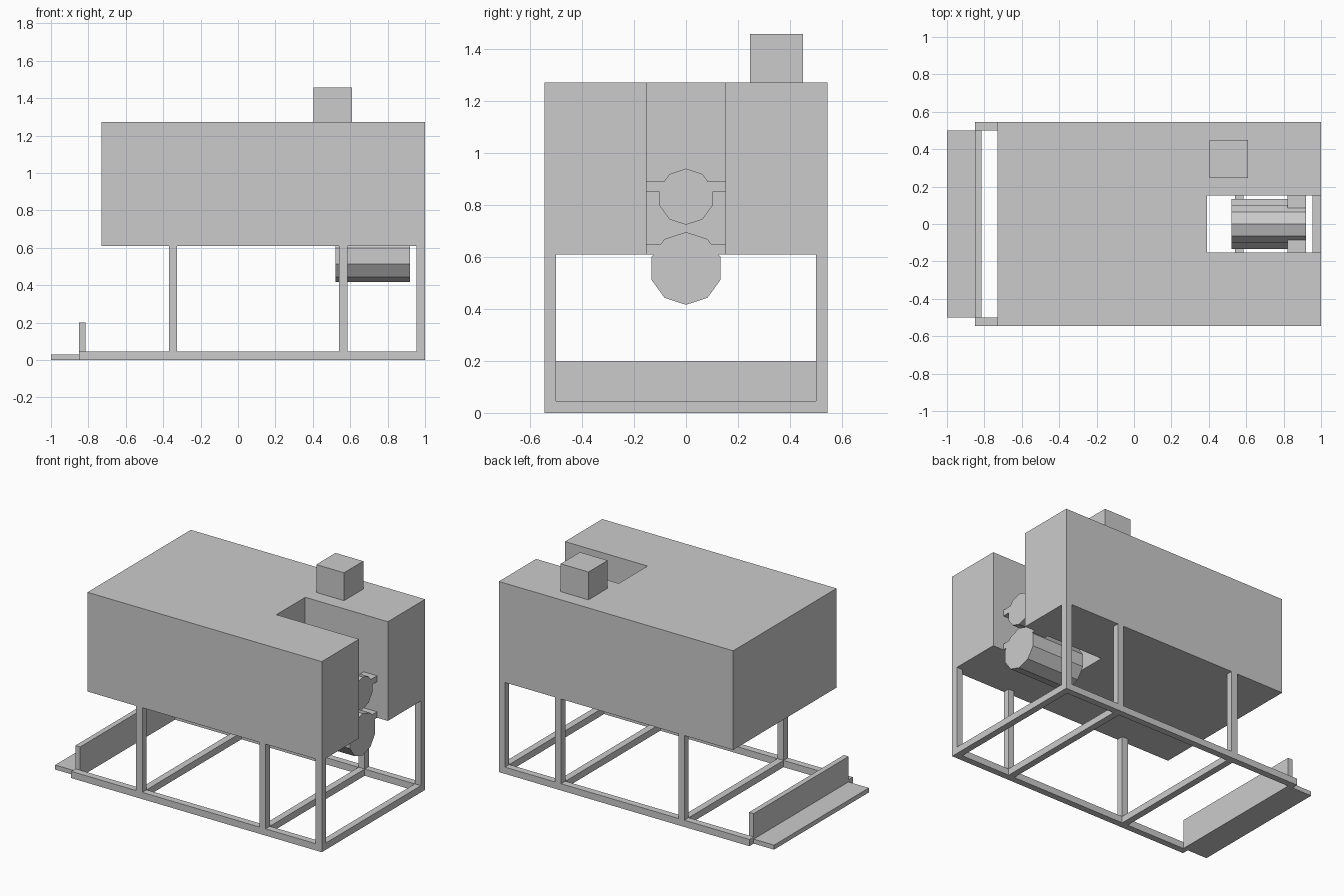
import bpy
import bmesh
import math
from mathutils import Matrix, Vector

if "Cube" in bpy.data.objects:
    bpy.data.objects.remove(bpy.data.objects["Cube"], do_unlink=True)

# One plain grey for every part
grey = bpy.data.materials.new("light grey")
grey.use_nodes = True
grey.diffuse_color = (0.6, 0.6, 0.6, 1)
grey.node_tree.nodes["Principled BSDF"].inputs["Base Color"].default_value = (0.6, 0.6, 0.6, 1)


def finish(name, bm):
    bmesh.ops.recalc_face_normals(bm, faces=bm.faces)
    mesh = bpy.data.meshes.new(name)
    bm.to_mesh(mesh)
    bm.free()
    mesh.materials.append(grey)
    obj = bpy.data.objects.new(name, mesh)
    bpy.context.collection.objects.link(obj)
    return obj


def box(name, x, y, z):
    """Box from (low, high) ranges on each axis."""
    bm = bmesh.new()
    bmesh.ops.create_cube(bm, size=1)
    for v in bm.verts:
        v.co = Vector([(r[0] + r[1]) / 2 + c * (r[1] - r[0]) for c, r in zip(v.co, (x, y, z))])
    return finish(name, bm)


def prism(name, points, depth):
    """Extrude a closed outline of 3D points along a vector."""
    bm = bmesh.new()
    face = bm.faces.new([bm.verts.new(p) for p in points])
    top = bmesh.ops.extrude_face_region(bm, geom=[face], use_keep_orig=True)["geom"]
    bmesh.ops.translate(bm, vec=depth, verts=[e for e in top if isinstance(e, bmesh.types.BMVert)])
    return finish(name, bm)


# Main housing with a slot cut right through at one end
half, slot, back, bottom, top = 0.545, 0.152, 0.39, 0.61, 1.272
outline = [(-0.73, -half), (1, -half), (1, -slot), (back, -slot),
           (back, slot), (1, slot), (1, half), (-0.73, half)]
prism("housing", [(x, y, bottom) for x, y in outline], (0, 0, top - bottom))
box("chimney", (0.405, 0.61), (0.247, 0.45), (top, 1.458))

# Base frame: side rails, posts and cross bars
bar = 0.045
inner = half - bar
posts = {"rear": -0.37, "middle": 0.54, "end": 1 - bar}
for side, s in (("left", 1), ("right", -1)):
    y = sorted((s * inner, s * half))
    box(f"{side}_rail", (-0.85, 1), y, (0, bar))
    for name, x in posts.items():
        box(f"{name}_{side}_post", (x, x + bar), y, (bar, bottom))
for name, x in posts.items():
    box(f"{name}_cross_bar", (x, x + bar), (-inner, inner), (0, bar))

# Step plate and its upright board
box("step_plate", (-1, -0.85), (-inner, inner), (0, 0.03))
box("upright_board", (-0.85, -0.815), (-inner, inner), (0, 0.2))

# Two ten-sided rollers in the slot, each carried by a pair of brackets
for name, z, r, tab in (("lower", 0.556, 0.14, 0.61), ("upper", 0.832, 0.108, 0.85)):
    ring = [(0.52, r * math.sin(i * math.tau / 10), z + r * math.cos(i * math.tau / 10))
            for i in range(10)]
    prism(f"{name}_roller", ring, (0.4, 0, 0))
    for side, s in (("left", 1), ("right", -1)):
        box(f"{name}_{side}_bracket", (0.82, 0.92), sorted((s * 0.084, s * slot)), (tab, tab + 0.04))
